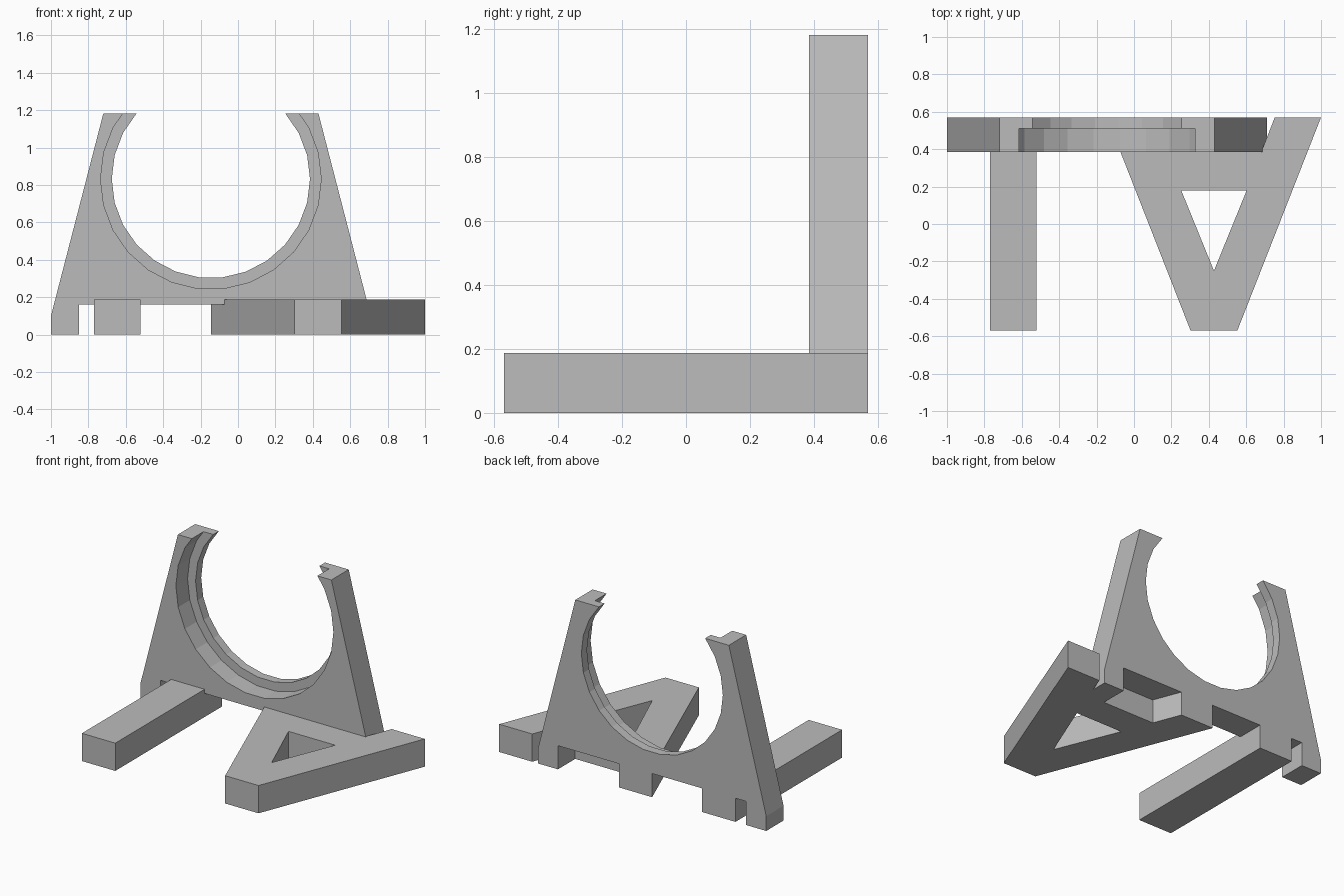
import bpy
import bmesh
from math import sin, cos, pi

if "Cube" in bpy.data.objects:
    bpy.data.objects.remove(bpy.data.objects["Cube"], do_unlink=True)

grey = bpy.data.materials.new("plain grey")
grey.use_nodes = True
grey.diffuse_color = (0.5, 0.5, 0.5, 1)
grey.node_tree.nodes["Principled BSDF"].inputs["Base Color"].default_value = (0.5, 0.5, 0.5, 1)

FRONT, LIP, BACK = 0.385, 0.51, 0.57    # depths of the upright
TOP, FOOT, NOTCH = 1.182, 0.188, 0.16   # heights
CX, CZ, SIDES = -0.145, 0.832, 26       # round cradle


def finish(name, bm):
    bmesh.ops.recalc_face_normals(bm, faces=bm.faces)
    mesh = bpy.data.meshes.new(name)
    bm.to_mesh(mesh)
    bm.free()
    mesh.materials.append(grey)
    obj = bpy.data.objects.new(name, mesh)
    bpy.context.collection.objects.link(obj)
    return obj


def slab(name, loops, height):
    """Flat shape from an outline and optional holes, raised to a height."""
    bm = bmesh.new()
    edges = []
    for loop in loops:
        vs = [bm.verts.new((x, y, 0)) for x, y in loop]
        edges += [bm.edges.new((vs[i - 1], vs[i])) for i in range(len(vs))]
    bmesh.ops.triangle_fill(bm, edges=edges, use_beauty=True)
    up = bmesh.ops.extrude_face_region(bm, geom=bm.faces[:])
    moved = [g for g in up["geom"] if isinstance(g, bmesh.types.BMVert)]
    bmesh.ops.translate(bm, verts=moved, vec=(0, 0, height))
    return finish(name, bm)


def cradle_arc(r):
    """Lower part of a faceted circle, cut off level with the top."""
    pts = [(r * cos(2 * pi * k / SIDES), r * sin(2 * pi * k / SIDES))
           for k in range(10, 30)]
    cut = TOP - CZ

    def clip(a, b):
        t = (cut - a[1]) / (b[1] - a[1])
        return (a[0] + t * (b[0] - a[0]), cut)

    pts[0] = clip(pts[1], pts[0])
    pts[-1] = clip(pts[-2], pts[-1])
    return [(CX + x, CZ + z) for x, z in pts]


def upright_profile(r):
    half = [(0.575, TOP), (0.855, 0.1), (0.855, 0), (0.705, 0), (0.705, NOTCH)]
    right = [(CX + x, z) for x, z in half]
    left = [(CX - x, z) for x, z in reversed(half)]
    return cradle_arc(r) + right + left


# Upright with a stepped round cradle, lofted from front to back
bm = bmesh.new()
rings = []
for y, r in ((FRONT, 0.59), (LIP, 0.59), (LIP, 0.53), (BACK, 0.53)):
    rings.append([bm.verts.new((x, y, z)) for x, z in upright_profile(r)])
for a, b in zip(rings, rings[1:]):
    for i in range(len(a)):
        bm.faces.new((a[i - 1], a[i], b[i], b[i - 1]))
bm.faces.new(rings[0])
bm.faces.new(rings[-1])
bmesh.ops.remove_doubles(bm, verts=bm.verts, dist=0.0005)
finish("upright", bm)

# Straight foot
slab("straight_foot", [[(-0.77, -BACK), (-0.52, -BACK), (-0.52, BACK), (-0.77, BACK)]], FOOT)

# Splayed foot: two slanted legs, a cross bar and a triangular hole
AX = 0.4275
side = [(0.125, -BACK), (0.5725, BACK), (0.325, BACK), (0.253, FRONT)]
outline = [(AX + x, y) for x, y in side] + [(AX - x, y) for x, y in reversed(side)]
hole = [(AX - 0.175, 0.18), (AX + 0.175, 0.18), (AX, -0.25)]
slab("splayed_foot", [outline, hole], FOOT)
